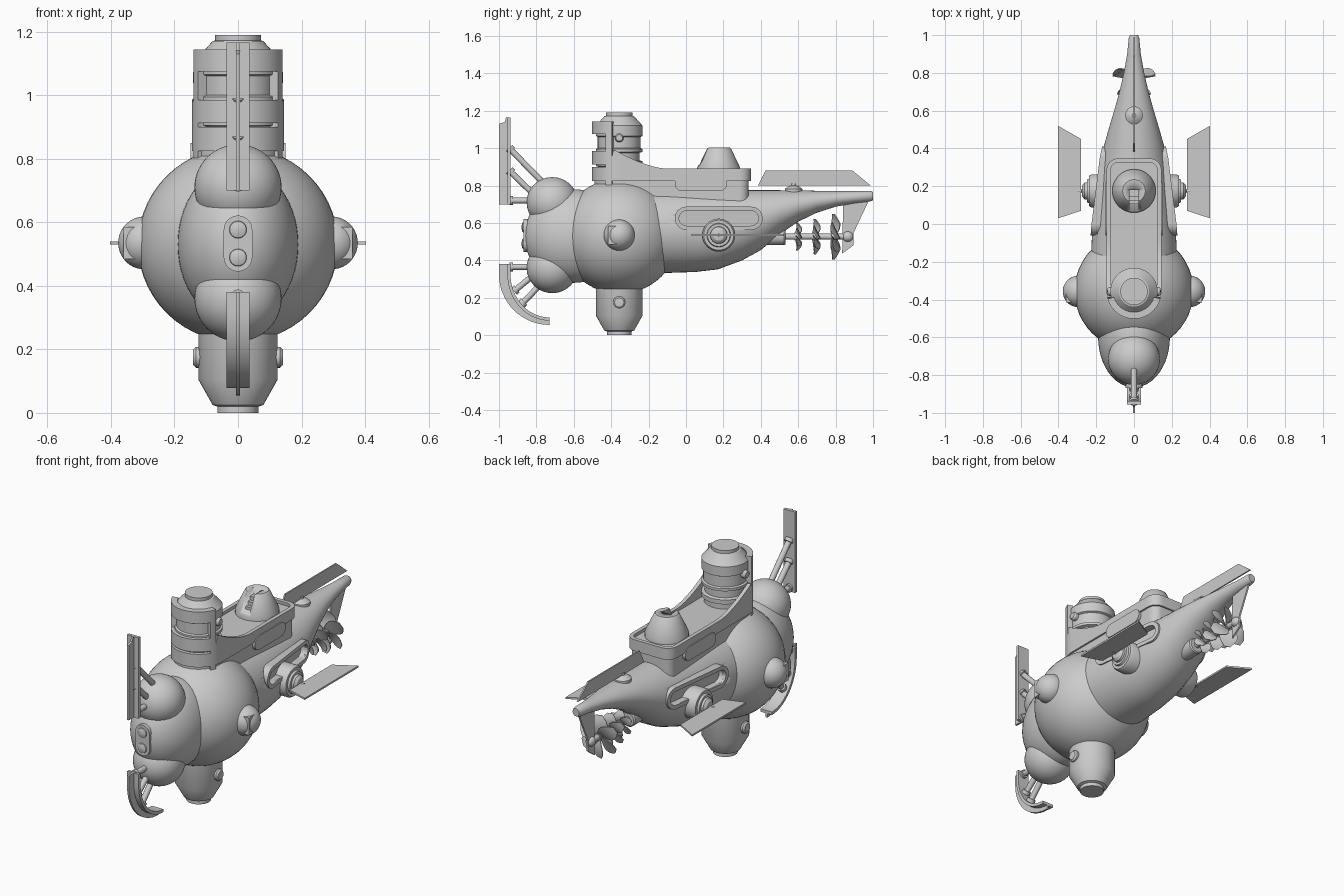
import bpy, bmesh
from math import sin, cos, pi, radians
from mathutils import Vector, Matrix

if "Cube" in bpy.data.objects:
    bpy.data.objects.remove(bpy.data.objects["Cube"])

CZ, TY = 0.53, -0.357      # body axis height, tower centre y


def finish(name, bm, angle=32):
    bmesh.ops.remove_doubles(bm, verts=bm.verts, dist=1e-5)
    bmesh.ops.recalc_face_normals(bm, faces=bm.faces)
    me = bpy.data.meshes.new(name)
    bm.to_mesh(me)
    bm.free()
    ob = bpy.data.objects.new(name, me)
    bpy.context.collection.objects.link(ob)
    bpy.ops.object.select_all(action='DESELECT')
    ob.select_set(True)
    bpy.context.view_layer.objects.active = ob
    bpy.ops.object.shade_smooth_by_angle(angle=radians(angle))
    return ob


def loft(name, rings, closed=False, angle=32):
    """Bridge equal-length closed loops; cap ends, or join last to first."""
    bm = bmesh.new()
    vs = [[bm.verts.new(p) for p in r] for r in rings]
    n = len(vs[0])
    pairs = list(zip(vs, vs[1:])) + ([(vs[-1], vs[0])] if closed else [])
    for a, b in pairs:
        for i in range(n):
            j = (i + 1) % n
            bm.faces.new((a[i], a[j], b[j], b[i]))
    if not closed:
        bm.faces.new(vs[0])
        bm.faces.new(vs[-1])
    return finish(name, bm, angle)


def lathe(name, profile, loc, axis=(0, 0, 1), seg=40):
    q = Vector((0, 0, 1)).rotation_difference(Vector(axis))
    rings = [[Vector(loc) + q @ Vector((max(r, 1e-4) * cos(2 * pi * i / seg), max(r, 1e-4) * sin(2 * pi * i / seg), h))
              for i in range(seg)] for r, h in profile]
    return loft(name, rings)


def put(axis, a, b, t):
    return {'x': (t, a, b), 'y': (a, t, b), 'z': (a, b, t)}[axis]


def prism(name, pts, axis, t0, t1):
    return loft(name, [[put(axis, a, b, t) for a, b in pts] for t in (t0, t1)])


def rect(a0, a1, b0, b1):
    return [(a0, b0), (a1, b0), (a1, b1), (a0, b1)]


def pill(ca, cb, ha, hb, n=10):
    """Stadium outline with half sizes ha, hb."""
    r = min(ha, hb)
    da, db = ha - r, hb - r
    out = []
    for k in range(4):
        sa, sb = ((1, 1), (-1, 1), (-1, -1), (1, -1))[k]
        for i in range(n + 1):
            t = (k + i / n) * pi / 2
            out.append((ca + sa * da + r * cos(t), cb + sb * db + r * sin(t)))
    return [p for i, p in enumerate(out) if (Vector(p) - Vector(out[i - 1])).length > 1e-5]


def ball(name, loc, scale):
    bm = bmesh.new()
    bmesh.ops.create_uvsphere(bm, u_segments=48, v_segments=28, radius=1,
                              matrix=Matrix.Translation(loc) @ Matrix.Diagonal((*scale, 1)))
    return finish(name, bm, 60)


def rod(name, a, b, r, seg=16):
    d = Vector(b) - Vector(a)
    return lathe(name, [(r, 0), (r, d.length)], a, d, seg)


def cut(ob, cutter):
    cutter.hide_render = True
    cutter.hide_set(True)
    m = ob.modifiers.new("cut", 'BOOLEAN')
    m.operation, m.solver, m.object = 'DIFFERENCE', 'EXACT', cutter


# main hull sphere, nose and the two nose bulges
ball("main_sphere", (0, -0.355, CZ), (0.315, 0.315, 0.308))
ball("nose", (0, -0.6, CZ), (0.19, 0.265, 0.25))
for z, n in ((0.71, "upper_bulge"), (0.36, "lower_bulge")):
    ball(n, (0, -0.715, z), (0.137, 0.137, 0.135))
prism("nose_window", pill(0, 0.533, 0.045, 0.088), 'y', -0.868, -0.75)
for z in (0.577, 0.489):
    lathe("nose_lens", [(0.028, 0), (0.026, 0.008), (0.015, 0.012), (0, 0.013)], (0, -0.866, z), (0, -1, 0), 24)

# tapering rear hull: y, half width, bottom z, top z
ST = [(-0.3, .23, .33, .79), (-0.1, .225, .333, .785), (0.05, .213, .338, .78), (.17, .2, .352, .778),
      (.3, .183, .4, .776), (.4, .163, .455, .775), (.5, .135, .538, .775), (.6, .105, .607, .774),
      (.7, .077, .655, .772), (.8, .054, .687, .77), (.9, .036, .705, .77), (.985, .028, .715, .772), (1, .021, .722, .766)]


def width(y):
    for a, b in zip(ST, ST[1:]):
        if a[0] <= y <= b[0]:
            return a[1] + (b[1] - a[1]) * (y - a[0]) / (b[0] - a[0])


hull = loft("rear_hull", [[(w * cos(2 * pi * i / 48), y, (b + t) / 2 + (t - b) / 2 * sin(2 * pi * i / 48))
                           for i in range(48)] for y, w, b, t in ST])

# side window recesses and their frames, then fin pivots and fins
for s, side in ((1, "right"), (-1, "left")):
    inner, outer = pill(.175, .625, .212, .04), pill(.175, .625, .235, .062)
    cutter = loft("window_cutter_" + side, [[(s * (width(y) + d), y, z) for y, z in inner] for d in (-.035, .06)])
    cut(hull, cutter)
    loft("window_frame_" + side, [[(s * (width(y) + d), y, z) for y, z in o]
                                  for o, d in ((outer, -.04), (outer, .008), (inner, .008), (inner, -.04))], True)
    lathe("fin_pivot_" + side, [(.088, .12), (.088, .225), (.08, .238), (.064, .238), (.06, .25), (.046, .25),
                                (.044, .262), (.03, .274), (0, .278)], (0, .175, .535), (s, 0, 0))
    prism("side_fin_" + side, [(s * .28, .07), (s * .403, .03), (s * .403, .52), (s * .28, .45)], 'z', .53, .54)
    rod("fin_axle_" + side, (s * .25, .175, .535), (s * .3, .175, .535), .008)
    # side lamps and small ports
    ball("side_lamp_" + side, (s * .295, TY, .535), (.082, .083, .083))
    prism("lamp_opening_" + side, rect(s * .315, s * .36, .485, .585), 'y', -.416, TY)
    for z, r in ((.175, .033), (1.055, .023)):
        lathe("port_" + side, [(r, .1), (r, .132), (r * .75, .141), (0, .142)], (0, TY, z), (s, 0, 0), 24)

# lower and upper towers
lathe("lower_tower", [(0, 0), (.065, 0), (.065, .02), (.08, .025), (.125, .105), (.125, .35), (0, .35)], (0, TY, 0))
lathe("upper_tower", [(0, .75), (.125, .75), (.125, .865), (.112, .87), (.112, .9), (.125, .905), (.125, .93),
                      (.108, .935), (.108, .975), (.125, .98), (.125, .995), (.115, 1.0), (.115, 1.06), (.125, 1.065),
                      (.125, 1.12), (.08, 1.17), (.072, 1.172), (.072, 1.19), (0, 1.19)], (0, TY, 0))


# curved shield in front of the upper tower: bands and side posts
def arc_band(name, a0, a1, r0, r1, z0, z1, n=20):
    loft(name, [[(r * sin(a), TY - r * cos(a), z) for r, z in ((r0, z0), (r1, z0), (r1, z1), (r0, z1))]
                for a in (radians(a0 + (a1 - a0) * i / n) for i in range(n + 1))])


for z0, z1 in ((.912, .985), (1.075, 1.143)):
    arc_band("shield_band", -74, 74, .11, .145, z0, z1)
for a0, a1 in ((-74, -60), (60, 74)):
    arc_band("shield_post", a0, a1, .11, .145, .75, 1.143, 4)


# deck outline: round at the tower, square with rounded corners at the rear
def outline(inset):
    w, yr, rc = .145 - inset, .347 - inset, .06 - inset
    half = [(w * sin(a), TY - w * cos(a)) for a in (pi / 2 * i / 14 for i in range(15))]
    half += [(w, TY + (yr - rc - TY) * i / 24) for i in range(1, 25)]
    half += [(w - rc + rc * cos(a), yr - rc + rc * sin(a)) for a in (pi / 2 * i / 6 for i in range(1, 7))]
    return half[1:] + [(-x, y) for x, y in reversed(half)][:-1] + [half[0]]


def rim_z(y):
    t = min(max((-0.1 - y) / .28, 0), 1)
    return .89 + .1 * t ** 1.6


loft("deck_base", [[(x, y, z) for x, y in outline(.012)] for z in (.62, .825)])
loft("deck_floor", [[(x, y, z) for x, y in outline(.002)] for z in (.825, .872)])
keep = [p for p in outline(0)]
o, i_ = outline(0), outline(.022)
loft("deck_rim", [[(x, y, .825) for x, y in o],
                  [(x, y, rim_z(y) if y > -.4 else .9) for x, y in o],
                  [(x, y, rim_z(y) if y > -.4 else .9) for x, y in i_],
                  [(x, y, .86) for x, y in i_]], True)
for s in (1, -1):
    prism("deck_side_panel", pill(.08, .81, .14, .04), 'x', s * .1, s * .15)

# rear deck turret with a vertical slot facing forward
turret = lathe("deck_turret", [(0, .86), (.115, .86), (.115, .895), (.066, .998), (.06, 1.003), (0, 1.003)], (0, .175, 0))
cut(turret, prism("turret_slot_cutter", rect(-.025, .025, .03, .18), 'z', .91, 1.05))
for k in range(3):
    prism("turret_step", rect(-.026, .026, .105 + .02 * k, .19), 'z', .9, .925 + .022 * k)

# tail top plate, its pivot, and the skeg that carries the shaft
prism("tail_plate", [(.385, .80), (.425, .88), (.89, .88), (.988, .80)], 'x', -.004, .004)
lathe("tail_plate_pivot", [(.047, .76), (.047, .782), (.03, .795), (.012, .8), (.012, .81)], (0, .575, 0), seg=28)
prism("skeg", [(.84, .71), (.985, .735), (.895, .545), (.895, .48), (.835, .437)], 'x', -.005, .005)

# propeller shaft, boss and three propellers of growing size
lathe("shaft_boss", [(.046, .3), (.046, .525), (.04, .532), (0, .532)], (0, 0, .527), (0, 1, 0), 28)
rod("shaft", (0, .5, .527), (0, .87, .527), .016)
ball("shaft_end", (0, .865, .527), (.025, .03, .028))
for y, r in ((.595, .075), (.69, .095), (.79, .122)):
    bm = bmesh.new()
    for k in range(6):
        rot = Matrix.Rotation(k * pi / 3, 3, 'Y')
        rows = []
        for i in range(7):
            t = i / 6
            w = r * (.1 + .32 * sin(pi * min(t * .9 + .05, 1)))
            tw = radians(38 - 22 * t)
            rows.append([bm.verts.new(rot @ Vector((u * w * cos(tw), u * w * sin(tw) + .012 * sin(pi * t), .008 + t * (r - .008)))
                                      + Vector((0, y, .527))) for u in (-1, 0, 1)])
        for a, b in zip(rows, rows[1:]):
            for j in (0, 1):
                bm.faces.new((a[j], a[j + 1], b[j + 1], b[j]))
    bmesh.ops.recalc_face_normals(bm, faces=bm.faces)
    bmesh.ops.solidify(bm, geom=bm.faces[:], thickness=.004)
    finish("propeller", bm, 40)
    rod("propeller_hub", (0, y - .015, .527), (0, y + .015, .527), .022)

# upper ram: flat plate with a thin blade in front
prism("upper_ram_blade", [(-1, .70), (-.95, .70), (-.95, 1.165), (-.962, 1.165), (-.968, 1.14), (-1, 1.13)], 'x', -.006, .006)
prism("upper_ram_plate", rect(-.955, -.938, .70, 1.165), 'x', -.036, .036)


# lower ram: same section, bent into a curve underneath
def bend(r, zr):
    return [(-.73 - r, .38)] + [(-.73 - r * cos(a), .325 - zr * sin(a)) for a in (pi / 2 * i / 16 for i in range(17))]


for n, a, b, w in (("lower_ram_blade", bend(.27, .27), bend(.22, .243), .006),
                   ("lower_ram_plate", bend(.225, .247), bend(.208, .23), .036)):
    rings = [[(-w, *p), (w, *p), (w, *q), (-w, *q)] for p, q in zip(a, b)]
    loft(n, rings)

# struts joining the rams to the bulges
for n, p, q in (("upper_strut_top", (-.945, 1.0), (-.75, .8)), ("upper_strut_mid", (-.945, .88), (-.8, .74)),
                ("upper_strut_low", (-.945, .72), (-.8, .72)), ("lower_strut_top", (-.945, .365), (-.8, .365)),
                ("lower_strut_mid", (-.92, .235), (-.78, .35)), ("lower_strut_low", (-.88, .165), (-.76, .29))):
    rod(n, (0, *p), (0, *q), .016, 12)
    lathe(n + "_foot", [(.024, 0), (.024, .02)], (0, *p), (0, q[0] - p[0], q[1] - p[1]), 12)
